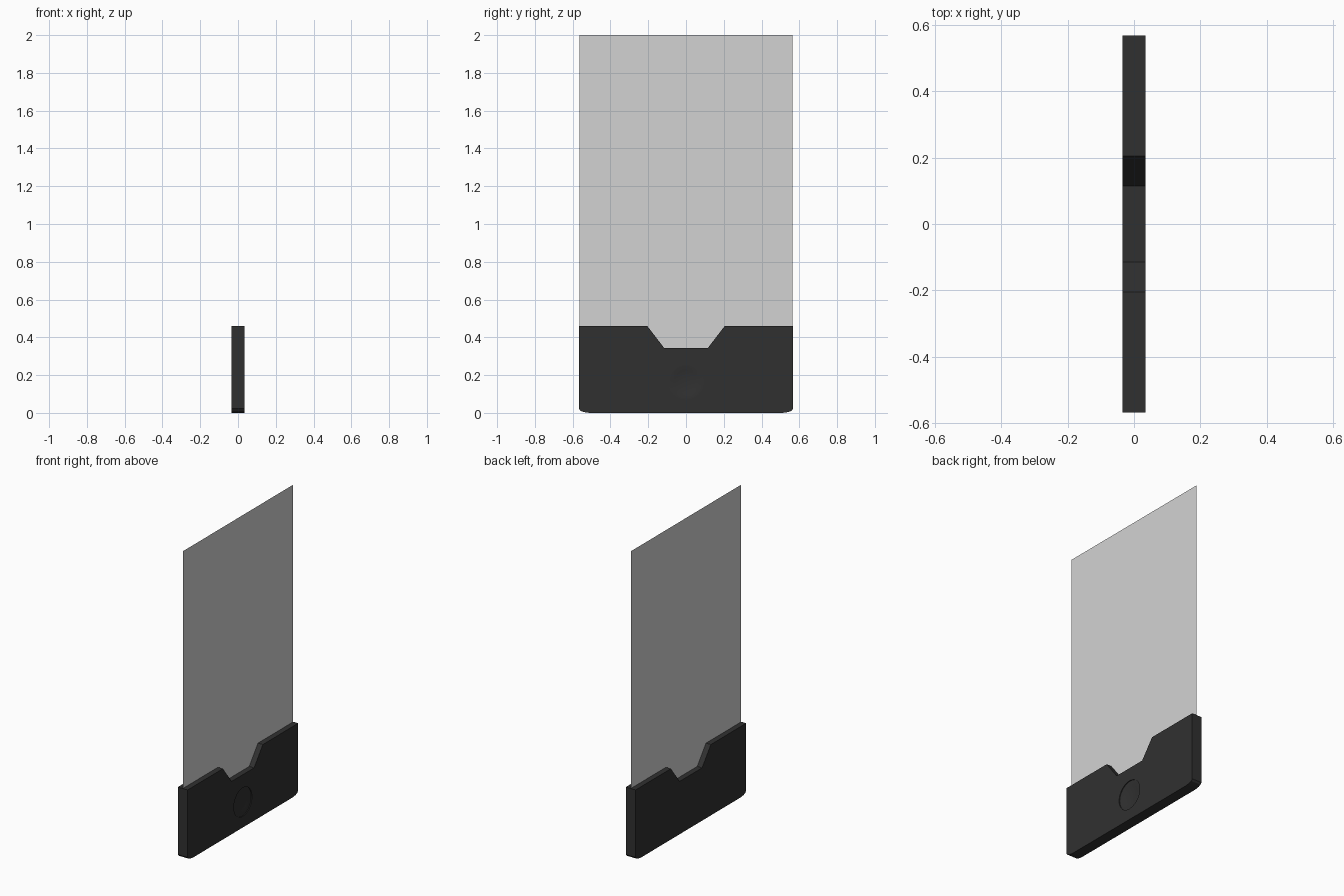
import bpy, bmesh, math
from mathutils import Matrix, Vector

cube = bpy.data.objects.get("Cube")
if cube:
    bpy.data.objects.remove(cube, do_unlink=True)


def material(name, value):
    mat = bpy.data.materials.new(name)
    mat.use_nodes = True
    color = (value, value, value, 1)
    mat.diffuse_color = color
    mat.node_tree.nodes["Principled BSDF"].inputs["Base Color"].default_value = color
    return mat


def make_object(name, bm, mat):
    mesh = bpy.data.meshes.new(name)
    bm.to_mesh(mesh)
    bm.free()
    mesh.materials.append(mat)
    obj = bpy.data.objects.new(name, mesh)
    bpy.context.collection.objects.link(obj)
    return obj


black = material("black plastic", 0.03)
grey = material("light grey sheet", 0.65)
WIDTH, DEPTH = 0.567, 0.035

# Holder: half outline from the notch to the base, mirrored and extruded
half = [(0.115, 0.343), (0.205, 0.46), (WIDTH, 0.46), (WIDTH, 0.022),
        (0.558, 0.011), (0.54, 0.004), (0.51, 0)]
outline = half + [(-y, z) for y, z in reversed(half)]
bm = bmesh.new()
face = bm.faces.new([bm.verts.new((-DEPTH, y, z)) for y, z in outline])
side = bmesh.ops.extrude_face_region(bm, geom=[face])
bmesh.ops.translate(bm, vec=(2 * DEPTH, 0, 0),
                    verts=[v for v in side["geom"] if isinstance(v, bmesh.types.BMVert)])
bmesh.ops.recalc_face_normals(bm, faces=bm.faces)
holder = make_object("holder", bm, black)

# Round thumb recess: a stepped, dished profile spun about the x axis
profile = [(0.05, 0), (0.05, 0.093), (0.03, 0.093), (0.03, 0.084),
           (0.025, 0.06), (0.022, 0.03), (0.021, 0)]
bm = bmesh.new()
verts = [bm.verts.new((x, r, 0)) for x, r in profile]
edges = [bm.edges.new(pair) for pair in zip(verts, verts[1:])]
bmesh.ops.spin(bm, geom=verts + edges, cent=(0, 0, 0), axis=(1, 0, 0),
               angle=math.tau, steps=48, use_duplicate=False)
bmesh.ops.remove_doubles(bm, verts=bm.verts, dist=0.0005)
bmesh.ops.recalc_face_normals(bm, faces=bm.faces)
bmesh.ops.translate(bm, vec=(0, 0, 0.165), verts=bm.verts)
cutter = make_object("recess_cutter", bm, black)
cutter.hide_render = True

cut = holder.modifiers.new("thumb recess", "BOOLEAN")
cut.operation = "DIFFERENCE"
cut.solver = "EXACT"
cut.object = cutter
bpy.ops.object.select_all(action="DESELECT")
bpy.context.view_layer.objects.active = holder
holder.select_set(True)
bpy.ops.object.modifier_apply(modifier=cut.name)
bpy.data.objects.remove(cutter, do_unlink=True)
bpy.ops.object.shade_smooth_by_angle(angle=math.radians(25))

# Thin sheet standing in the holder
bm = bmesh.new()
low, high = 0.1, 2.0
bm.faces.new([bm.verts.new((0, y * (WIDTH - 0.002), z))
              for y, z in [(-1, low), (1, low), (1, high), (-1, high)]])
make_object("sheet", bm, grey)
